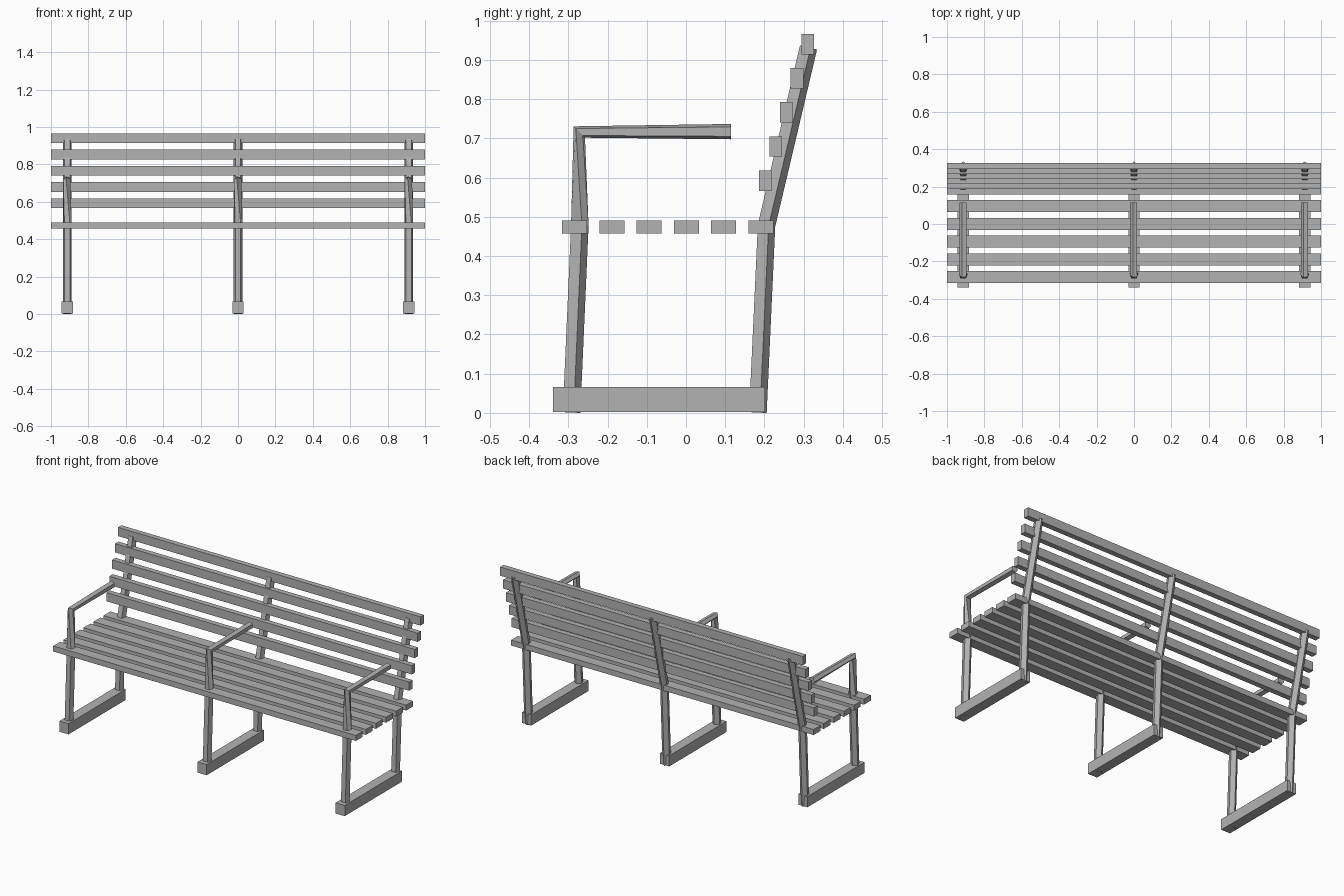
import bpy
import bmesh
import math
from mathutils import Vector

if "Cube" in bpy.data.objects:
    bpy.data.objects.remove(bpy.data.objects["Cube"], do_unlink=True)

# One plain grey for the whole bench
grey = bpy.data.materials.new("plain_grey")
grey.use_nodes = True
COLOUR = (0.45, 0.45, 0.45, 1)
grey.diffuse_color = COLOUR
grey.node_tree.nodes["Principled BSDF"].inputs["Base Color"].default_value = COLOUR


def finish(name, bm):
    bmesh.ops.recalc_face_normals(bm, faces=bm.faces)
    mesh = bpy.data.meshes.new(name)
    bm.to_mesh(mesh)
    bm.free()
    mesh.materials.append(grey)
    obj = bpy.data.objects.new(name, mesh)
    bpy.context.collection.objects.link(obj)
    return obj


def box(name, centre, size):
    bm = bmesh.new()
    bmesh.ops.create_cube(bm, size=1)
    bmesh.ops.scale(bm, vec=size, verts=bm.verts)
    bmesh.ops.translate(bm, vec=centre, verts=bm.verts)
    return finish(name, bm)


def tube(name, x, path):
    """Five-sided bar through (y, z, radius, twist) stations in an upright plane."""
    bm = bmesh.new()
    pts = [Vector((x, y, z)) for y, z, _, _ in path]
    rings = []
    for i, (_, _, radius, twist) in enumerate(path):
        t = Vector()
        if i > 0:
            t += (pts[i] - pts[i - 1]).normalized()
        if i < len(pts) - 1:
            t += (pts[i + 1] - pts[i]).normalized()
        t.normalize()
        side, back = Vector((1, 0, 0)), Vector((0, t.z, -t.y))
        ring = []
        for k in range(5):
            a = math.radians(90 + 72 * k + twist)
            ring.append(bm.verts.new(pts[i] + radius * (side * math.cos(a) + back * math.sin(a))))
        rings.append(ring)
    for low, high in zip(rings, rings[1:]):
        for k in range(5):
            j = (k + 1) % 5
            bm.faces.new((low[k], low[j], high[j], high[k]))
    bm.faces.new(rings[0])
    bm.faces.new(rings[-1])
    return finish(name, bm)


# Seat slats
for i in range(6):
    box(f"seat_slat_{i + 1}", (0, -0.284 + 0.095 * i, 0.474), (2, 0.064, 0.033))

# Backrest slats, stepping back as they rise
for i in range(5):
    box(f"back_slat_{i + 1}", (0, 0.202 + 0.027 * i, 0.592 + 0.087 * i), (2, 0.032, 0.052))

# Three supports: foot, front leg with armrest, rear leg with back post
R = 0.0247
for label, x in (("right", -0.913), ("middle", 0), ("left", 0.913)):
    box(f"{label}_foot", (x, -0.069, 0.034), (0.06, 0.54, 0.064))
    tube(f"{label}_front_leg_and_armrest", x,
         [(-0.294, 0.001, R, 0), (-0.273, 0.478, R, 0),
          (-0.272, 0.716, 0.0215, -54), (0.115, 0.717, 0.0205, -54)])
    tube(f"{label}_rear_leg_and_back_post", x,
         [(0.181, 0.001, R, 0), (0.203, 0.478, R, 0), (0.31, 0.932, R, 0)])
